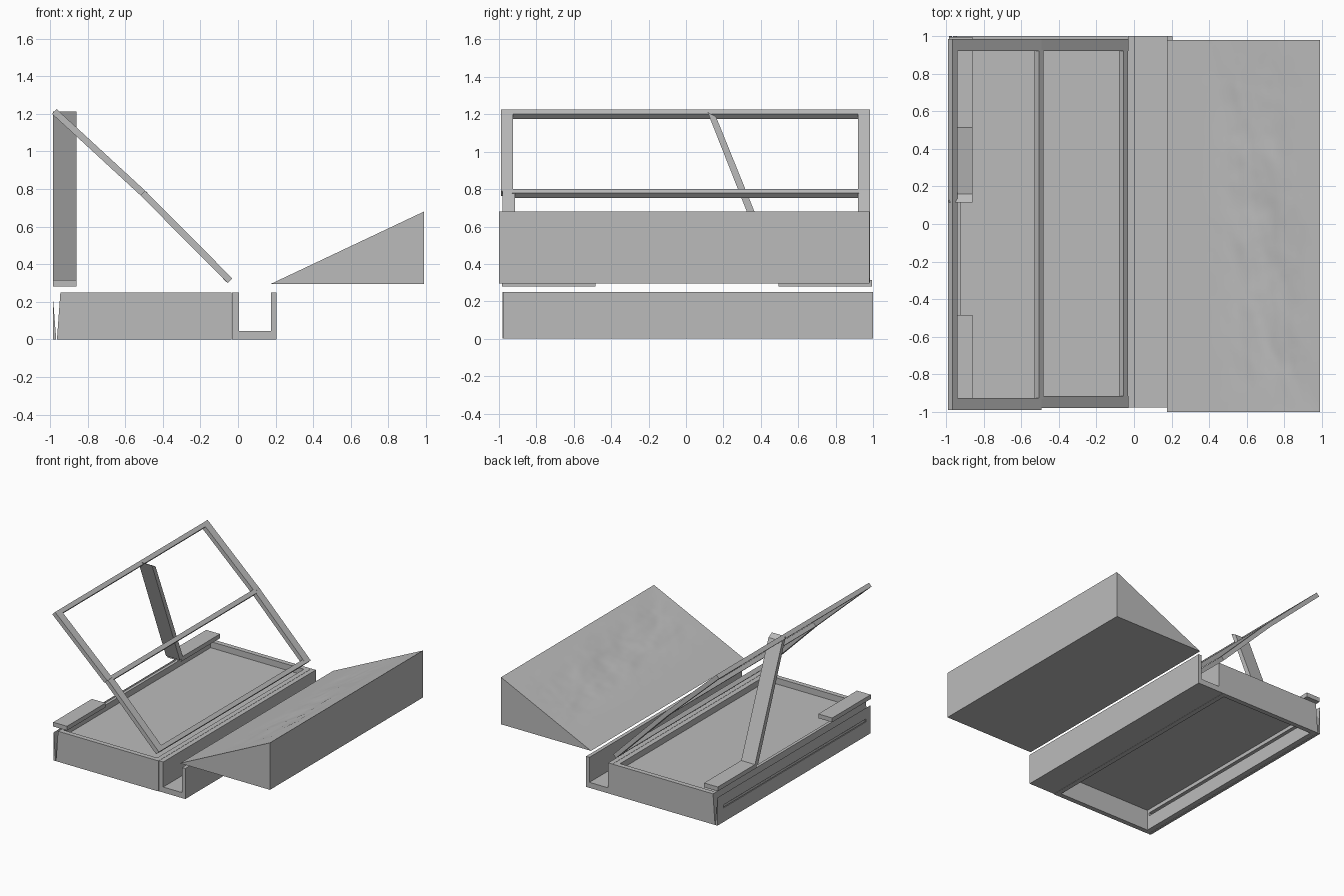
import bpy
import bmesh
import math
from mathutils import Vector, noise

if "Cube" in bpy.data.objects:
    bpy.data.objects.remove(bpy.data.objects["Cube"], do_unlink=True)

grey = bpy.data.materials.new("plain_grey")
grey.use_nodes = True
GREY = (0.5, 0.5, 0.5, 1)
grey.diffuse_color = GREY
grey.node_tree.nodes["Principled BSDF"].inputs["Base Color"].default_value = GREY


def finish(name, bm):
    mesh = bpy.data.meshes.new(name)
    bm.to_mesh(mesh)
    bm.free()
    mesh.materials.append(grey)
    obj = bpy.data.objects.new(name, mesh)
    bpy.context.collection.objects.link(obj)
    return obj


def prism(name, profile, y0, y1, lean=0, skip=None):
    """Extrude an (x, z) profile along y; skip leaves one side face open."""
    bm = bmesh.new()
    a = [bm.verts.new((x, y0, z)) for x, z in profile]
    b = [bm.verts.new((x, y1, z)) for x, z in profile]
    n = len(profile)
    bm.faces.new(a)
    bm.faces.new(b[::-1])
    for i in range(n):
        if i != skip:
            j = (i + 1) % n
            bm.faces.new((a[j], a[i], b[i], b[j]))
    bmesh.ops.recalc_face_normals(bm, faces=bm.faces)
    return finish(name, bm)


def block(name, x0, x1, y0, y1, z0, z1):
    return prism(name, [(x0, z0), (x1, z0), (x1, z1), (x0, z1)], y0, y1)


def beam(name, p, q, thick, y0, y1):
    """Flat bar whose side view runs from p to q."""
    p, q = Vector(p), Vector(q)
    d = (q - p).normalized()
    n = Vector((-d.y, d.x)) * thick / 2
    return prism(name, [p - n, q - n, q + n, p + n], y0, y1)


# Open tray: end walls, inner wall and raised floor
BACK, FRONT = 1.0, -0.98
END = [(-0.963, 0), (-0.035, 0), (-0.035, 0.25), (-0.945, 0.25)]
prism("tray_front_wall", END, FRONT, FRONT + 0.04)
prism("tray_back_wall", END, BACK - 0.04, BACK)
block("tray_inner_wall", -0.075, -0.035, FRONT + 0.04, BACK - 0.04, 0, 0.25)
block("tray_floor", -0.94, -0.07, FRONT + 0.03, BACK - 0.03, 0.17, 0.2)

# Outer wall and its tapered skirt, both with a long slot
slot = block("slot_cutter", -1.1, -0.85, -0.92, 0.92, 0.115, 0.14)
slot.hide_render = True
slot.hide_viewport = True
slot.display_type = 'WIRE'
outer = prism("tray_outer_wall",
              [(-0.963, 0), (-0.92, 0), (-0.92, 0.25), (-0.945, 0.25)],
              FRONT + 0.04, BACK - 0.04)
skirt = prism("outer_skirt", [(-0.985, 0), (-0.967, 0), (-0.985, 0.23)], FRONT, BACK)
for wall in (outer, skirt):
    cut = wall.modifiers.new("slot", 'BOOLEAN')
    cut.operation = 'DIFFERENCE'
    cut.object = slot

# Channel beside the tray
prism("channel", [(-0.033, 0), (0.205, 0), (0.205, 0.25), (0.175, 0.25),
                  (0.175, 0.045), (0.005, 0.045), (0.005, 0.25), (-0.033, 0.25)],
      -0.975, 1.0)

# Two floating pads
for name, y0, y1 in (("front_pad", -0.985, -0.485), ("back_pad", 0.495, 0.995)):
    block(name, -0.985, -0.86, y0, y1, 0.28, 0.315)

# Leaning strut
strut = block("strut", -0.985, -0.86, 0.475, 0.52, 0.3, 1.2)
for v in strut.data.vertices:
    if v.co.z > 1:
        v.co.y -= 0.36
        v.co.z += 0.012 if v.co.y < 0.14 else -0.012

# Tilted double frame with a shared middle bar
TOP, MID, LOW = Vector((-0.977, 1.212)), Vector((-0.505, 0.777)), Vector((-0.043, 0.312))
T = 0.035
for name, p, q, y0, y1 in (("upper", TOP, MID, -0.99, 0.985), ("lower", MID, LOW, -0.98, 0.985)):
    beam(name + "_front_rail", p, q, T, y0, y0 + 0.065)
    beam(name + "_back_rail", p, q, T, y1 - 0.065, y1)
step = (MID - TOP).normalized() * 0.035
for name, p in (("top_bar", TOP), ("middle_bar", MID - step * 0.5), ("bottom_bar", LOW - step)):
    beam(name, p, p + step, T, -0.93, 0.925)

# Wedge ramp, open along its slope
X0, X1, Z0, Z1, Y0, Y1 = 0.175, 0.99, 0.295, 0.68, -1.0, 0.98
prism("ramp_body", [(X0, Z0), (X1, Z0), (X1, Z1)], Y0, Y1, skip=2)

# Gently weathered sloping surface
bm = bmesh.new()
bmesh.ops.create_grid(bm, x_segments=48, y_segments=96, size=0.5)
for v in bm.verts:
    u, w = v.co.x + 0.5, v.co.y + 0.5
    x, y = X0 + u * (X1 - X0), Y0 + w * (Y1 - Y0)
    edge = min(1, 8 * min(w, 1 - w), 8 * (1 - u), max(0, 4 * (u - 0.2)))
    ridge = math.exp(-((x - 0.66 + 0.12 * y) / 0.22) ** 2)
    rough = noise.fractal(Vector((x * 5, y * 2, 0)), 1.0, 2.0, 4)
    dip = 0.012 * edge * ridge * max(0, 0.6 + rough)
    v.co = (x, y, Z0 + u * (Z1 - Z0) - dip)
for f in bm.faces:
    f.smooth = True
finish("ramp_surface", bm)
